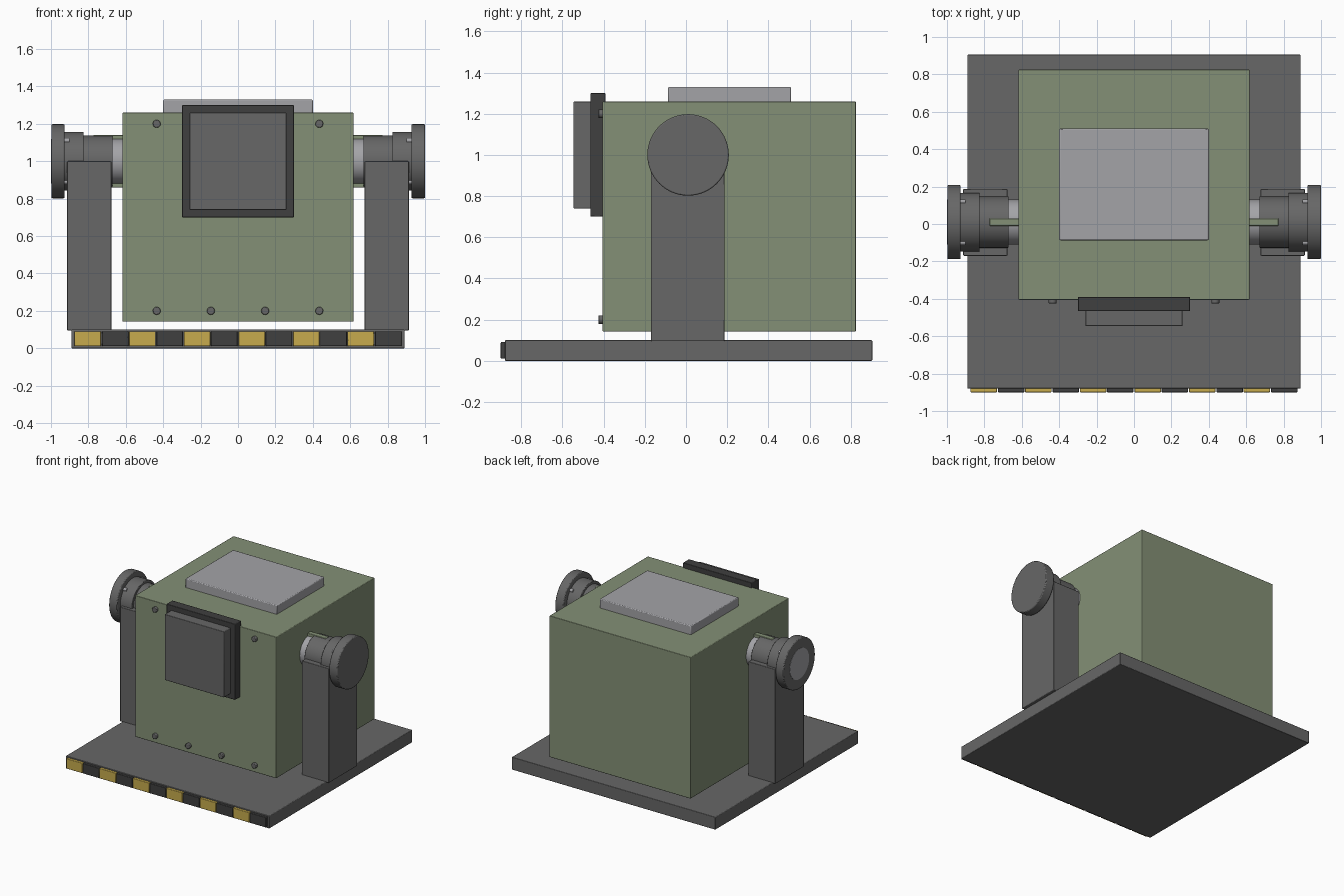
import bpy
import math
from mathutils import Vector

cube = bpy.data.objects.get("Cube")
if cube:
    bpy.data.objects.remove(cube, do_unlink=True)


def material(name, r, g, b):
    m = bpy.data.materials.new(name)
    m.use_nodes = True
    m.diffuse_color = (r, g, b, 1)
    node = next(n for n in m.node_tree.nodes if n.type == 'BSDF_PRINCIPLED')
    node.inputs["Base Color"].default_value = (r, g, b, 1)
    return m


GREEN = material("olive green", 0.23, 0.28, 0.18)
GREY = material("steel grey", 0.135, 0.135, 0.135)
DARK = material("charcoal", 0.05, 0.05, 0.05)
LIGHT = material("light metal", 0.37, 0.37, 0.39)
YELLOW = material("warning yellow", 0.57, 0.41, 0.075)


def finish(obj, name, mat, bevel):
    obj.name = name
    obj.data.materials.append(mat)
    bpy.ops.object.transform_apply(location=False, rotation=True, scale=True)
    if bevel:
        mod = obj.modifiers.new("edge", 'BEVEL')
        mod.width = bevel
        mod.segments = 2
        mod.limit_method = 'ANGLE'
        mod.angle_limit = math.radians(40)
    bpy.ops.object.shade_smooth_by_angle(angle=math.radians(35))
    return obj


def box(name, mat, low, high, bevel=0.004):
    low, high = Vector(low), Vector(high)
    bpy.ops.mesh.primitive_cube_add(size=1, location=(low + high) / 2)
    obj = bpy.context.object
    obj.scale = high - low
    return finish(obj, name, mat, bevel)


def rod(name, mat, start, end, radius, sides=48, bevel=0.0):
    start, end = Vector(start), Vector(end)
    axis = end - start
    bpy.ops.mesh.primitive_cylinder_add(
        vertices=sides, radius=radius, depth=axis.length,
        location=(start + end) / 2, rotation=axis.to_track_quat('Z', 'Y').to_euler())
    return finish(bpy.context.object, name, mat, bevel)


# Base slab with a striped front edge
box("base", GREY, (-0.89, -0.88, 0), (0.89, 0.905, 0.1))
stripes, half = 12, 0.876
width = 2 * half / stripes
for i in range(stripes):
    x = -half + i * width
    mat = DARK if i % 2 else YELLOW
    box(f"warning_stripe_{i + 1}", mat,
        (x + 0.002, -0.9, 0.011), (x + width - 0.002, -0.875, 0.091))

# Main housing and top cover
box("housing", GREEN, (-0.617, -0.405, 0.142), (0.617, 0.825, 1.26))
box("top_cover", LIGHT, (-0.4, -0.087, 1.25), (0.4, 0.51, 1.33), 0.006)

# Front panel and its raised cover
box("panel_frame", DARK, (-0.3, -0.465, 0.7), (0.3, -0.39, 1.3))
box("panel_cover", GREY, (-0.26, -0.546, 0.74), (0.26, -0.455, 1.26))

# Front bolts
for x, z in [(s * a, h) for s in (-1, 1) for a in (0.145, 0.435) for h in (0.2, 1.2)]:
    rod("front_bolt", GREY, (x, -0.426, z), (x, -0.39, z), 0.021, 16, 0.004)

# Axle running through the housing
Y, Z = 0.01, 1.0
rod("axle", LIGHT, (-1.0, Y, Z), (0.95, Y, Z), 0.12)

# Support arms, collars and end discs on both sides
for side, s in (("right", -1), ("left", 1)):
    xs = sorted((s * 0.677, s * 0.913))
    box(f"{side}_arm", GREY, (xs[0], -0.17, 0.095), (xs[1], 0.188, 1.0))
    rod(f"{side}_inner_collar", GREY, (s * 0.67, Y, Z), (s * 0.835, Y, Z), 0.137, bevel=0.003)
    rod(f"{side}_outer_collar", GREY, (s * 0.825, Y, Z), (s * 0.935, Y, Z), 0.157, bevel=0.003)
    outer = 0.998 if s < 0 else 1.0
    rod(f"{side}_end_disc", GREY, (s * 0.927, Y, Z), (s * outer, Y, Z), 0.198, 64, 0.006)
    # Key fin across the axle
    xs = sorted((s * 0.6, s * 0.773))
    box(f"{side}_key_fin", GREEN, (xs[0], Y - 0.02, 0.86), (xs[1], Y + 0.02, 1.141))
    # Small screws around the collar
    for k in range(4):
        a = math.radians(45 + 90 * k)
        y, z = Y + 0.155 * math.cos(a), Z + 0.155 * math.sin(a)
        rod(f"{side}_collar_screw", LIGHT, (s * 0.9, y, z), (s * 0.93, y, z), 0.012, 12)
